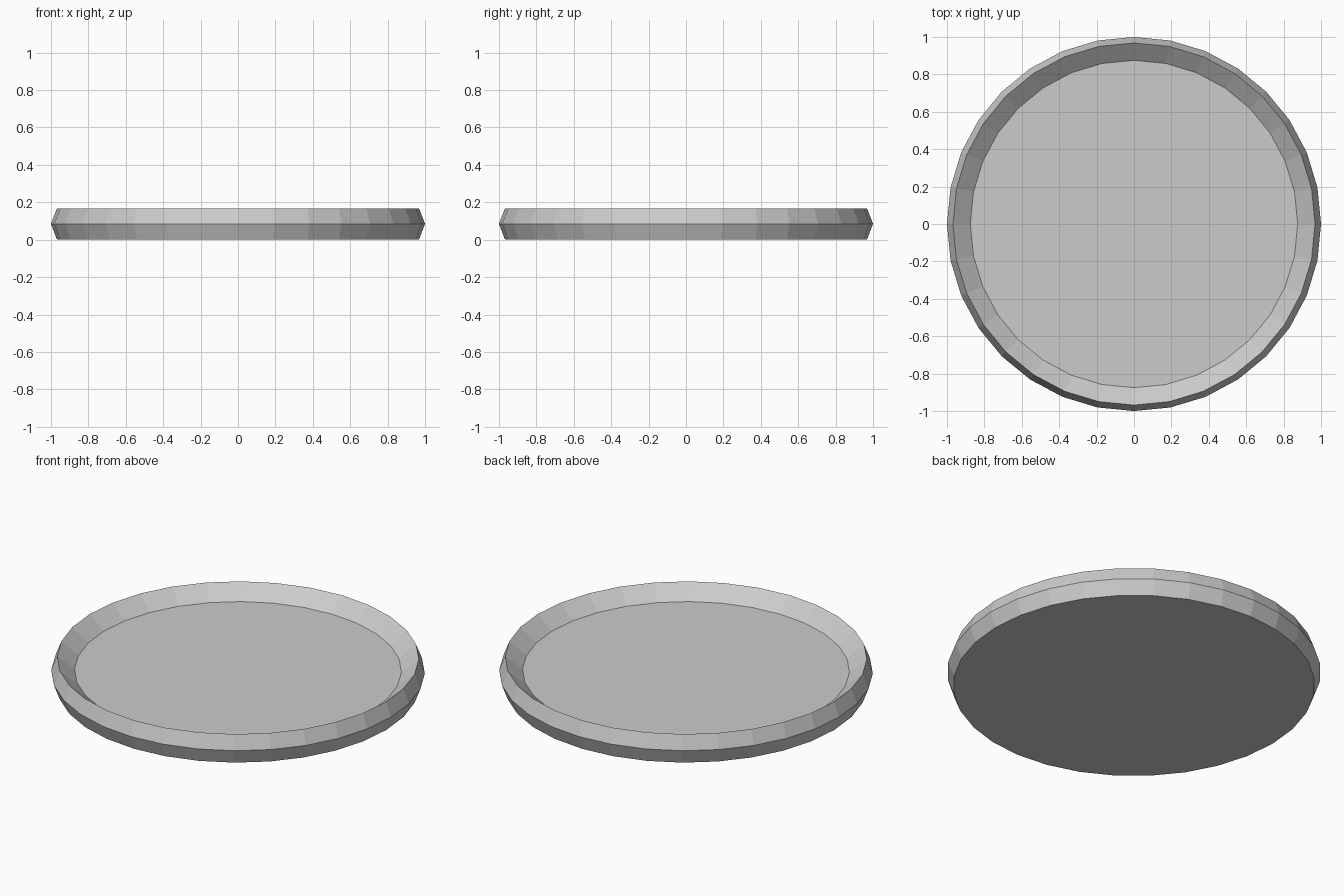
import bpy, bmesh
from math import sin, cos, pi

if "Cube" in bpy.data.objects:
    bpy.data.objects.remove(bpy.data.objects["Cube"])

SIDES = 32
# Radius / height of each ring, from the base up the outside and down to the tray floor
PROFILE = [(0.968, 0.0), (1.0, 0.085), (0.968, 0.168), (0.875, 0.092)]

bm = bmesh.new()
rings = [[bm.verts.new((r * cos(2 * pi * i / SIDES), r * sin(2 * pi * i / SIDES), z))
          for i in range(SIDES)] for r, z in PROFILE]

# Outer wall, sharp rim and inner slope
for low, high in zip(rings, rings[1:]):
    for i in range(SIDES):
        j = (i + 1) % SIDES
        bm.faces.new((low[i], low[j], high[j], high[i]))

# Underside and recessed floor
bm.faces.new(rings[0][::-1])
bm.faces.new(rings[-1])
bmesh.ops.recalc_face_normals(bm, faces=bm.faces)

mesh = bpy.data.meshes.new("round_tray")
bm.to_mesh(mesh)
bm.free()
bpy.context.collection.objects.link(bpy.data.objects.new("round_tray", mesh))
